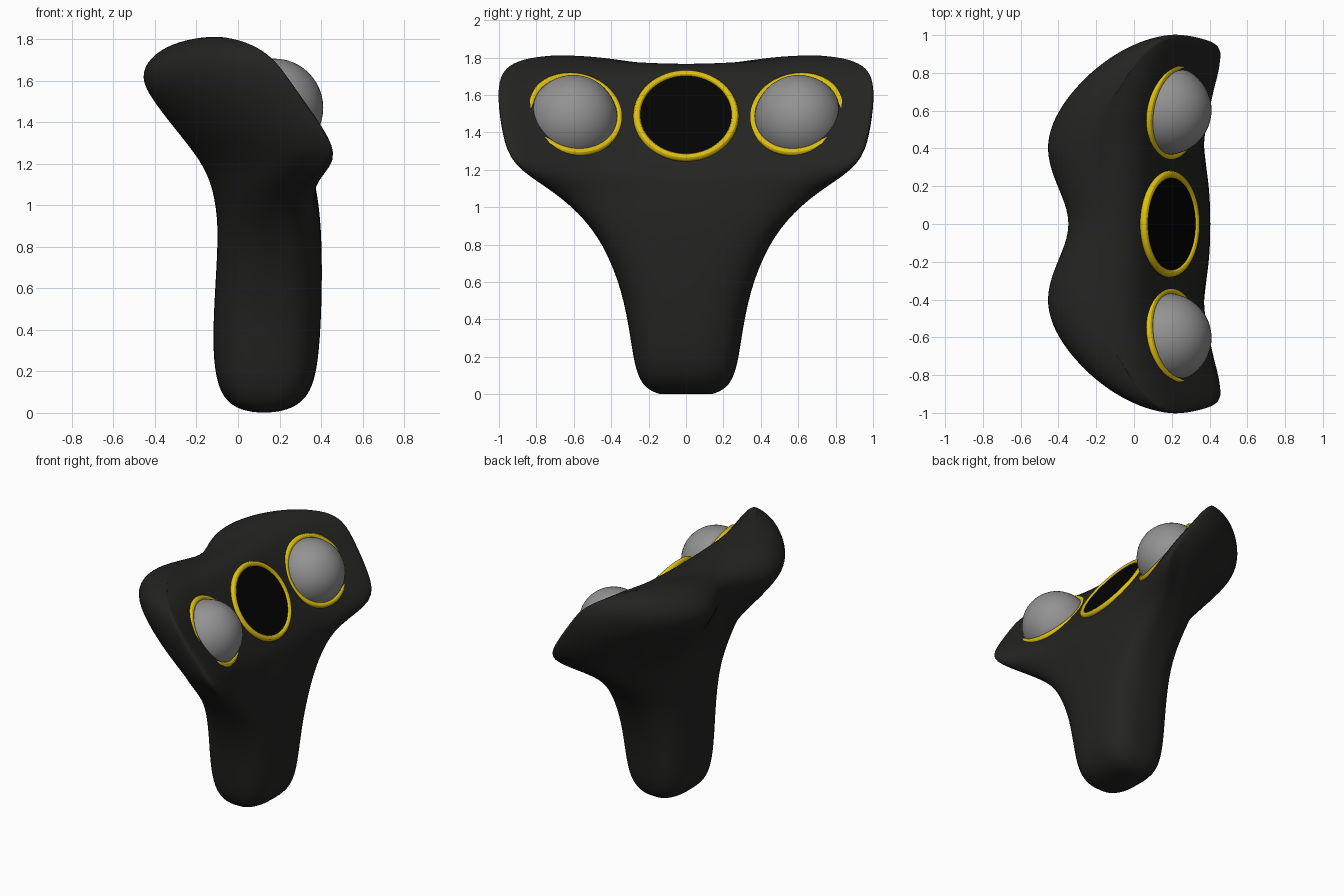
import bpy, bmesh, math
from mathutils import Vector

if "Cube" in bpy.data.objects:
    bpy.data.objects.remove(bpy.data.objects["Cube"])


def material(name, rgb):
    m = bpy.data.materials.new(name)
    m.diffuse_color = (*rgb, 1)
    m.use_nodes = True
    m.node_tree.nodes["Principled BSDF"].inputs["Base Color"].default_value = m.diffuse_color
    return m


charcoal = material("charcoal", (0.017, 0.017, 0.016))
black = material("black", (0.001, 0.001, 0.001))
yellow = material("yellow", (0.72, 0.52, 0.006))
grey = material("grey", (0.29, 0.29, 0.29))

# Body stations, bottom to top. Handle: z, half width, front x, back x
handle = [(0.0, .14, .18, .07), (.03, .22, .29, -.035), (.12, .27, .365, -.10),
          (.3, .297, .393, -.124), (.55, .34, .405, -.114), (.8, .44, .405, -.098)]
# Head: half width, side (x, z), front (x, z), edge flare, back (x, z), lobe depth, lobe rise
head = [(.57, .15, .97, .396, .97, 0, -.10, .95, .01, 0),
        (.75, .25, 1.12, .38, 1.09, -.02, -.12, 1.07, .05, 0),
        (.94, .41, 1.25, .35, 1.20, .20, -.155, 1.18, .11, 0),
        (.985, .31, 1.40, .265, 1.35, .20, -.22, 1.32, .19, 0),
        (1.01, .22, 1.58, .143, 1.55, .15, -.30, 1.49, .28, 0),
        (1.0, .17, 1.70, .058, 1.68, .13, -.345, 1.60, .31, .01),
        (.95, .10, 1.765, .005, 1.73, .10, -.34, 1.68, .26, .05),
        (.85, .01, 1.80, -.05, 1.75, .05, -.29, 1.725, .17, .08),
        (.70, -.09, 1.815, -.12, 1.757, .01, -.20, 1.75, .07, .075)]
stations = [(w, (f + b) / 2, z, f, z, 0, b, z, 0, 0) for z, w, f, b in handle] + head
N = 40


def section(k, st):
    w, xs, zs, xf, zf, fe, xb, zb, lobe, rise = st
    h = min(1, max(0, (k - 4) / 4))          # blend from handle to head
    nf, nb = 2.8 + 2.4 * h, 2.8 - 1.1 * h
    pts = []
    for i in range(N):
        t = 2 * math.pi * i / N
        c, s = math.cos(t), math.sin(t)
        n = nf if s >= 0 else nb
        y = w * math.copysign(abs(c) ** (2 / n), c) if abs(c) > 1e-6 else 0
        a = abs(s) ** (2 / n) if abs(s) > 1e-6 else 0
        g = 1 - math.exp(-(y / .33) ** 2)
        g2 = 1 - math.exp(-(y / .4) ** 2)
        if s >= 0:
            dip = .022 * h * math.exp(-((abs(y) - .38) / .17) ** 2)
            x, z = xf + fe * abs(y / .95) ** 2.6 - dip, zf
            g2 *= .75
        else:
            x, z = xb - lobe * g, zb
        pts.append((xs + (x - xs) * a, y, zs + (z - zs) * a + rise * g2 * a))
    return pts


# Body: lofted handle flowing into the two-lobed head
bm = bmesh.new()
rings = [[bm.verts.new(p) for p in section(k, st)] for k, st in enumerate(stations)]
for r0, r1 in zip(rings, rings[1:]):
    for i in range(N):
        j = (i + 1) % N
        bm.faces.new((r0[i], r0[j], r1[j], r1[i]))
for r in (rings[0], rings[-1]):              # strip caps joining front to back
    for i in range(N // 2):
        q = [r[i], r[i + 1], r[(N - i - 1) % N], r[(N - i) % N]]
        bm.faces.new(list(dict.fromkeys(q)))
# Relax the top of the head so the lobes round over softly
top = [v for r in rings[-3:] for v in r]
for _ in range(2):
    bmesh.ops.smooth_vert(bm, verts=top, factor=.3, use_axis_x=True, use_axis_z=True)
bmesh.ops.recalc_face_normals(bm, faces=bm.faces)
mesh = bpy.data.meshes.new("body")
bm.to_mesh(mesh)
bm.free()
body = bpy.data.objects.new("body", mesh)
bpy.context.collection.objects.link(body)
mesh.materials.append(charcoal)
for p in mesh.polygons:
    p.use_smooth = True
body.modifiers.new("smooth", "SUBSURF").levels = 2
body.modifiers["smooth"].render_levels = 2


def finish(name, mat):
    o = bpy.context.object
    o.name = name
    bpy.ops.object.shade_smooth_by_angle()
    o.data.materials.append(mat)


def ring(name, centre, normal, radius):
    rot = Vector(normal).to_track_quat('Z', 'Y').to_euler()
    bpy.ops.mesh.primitive_torus_add(location=centre, rotation=rot, major_radius=radius,
                                     minor_radius=.021, major_segments=64, minor_segments=12)
    finish(name, yellow)
    return rot


# Centre lens: yellow ring around a flat black disc
centre, normal = Vector((.19, 0, 1.489)), Vector((.853, 0, .522))
rot = ring("centre_ring", centre, normal, .262)
bpy.ops.mesh.primitive_cylinder_add(vertices=64, radius=.26, depth=.03,
                                    location=centre - normal * .005, rotation=rot)
finish("centre_disc", black)

# Side balls: grey spheres sunk into yellow rings, turned slightly inward
for side, label in ((-1, "left"), (1, "right")):
    centre = Vector((.215, .595 * side, 1.497))
    normal = Vector((.824, -.16 * side, .54)).normalized()
    ring(label + "_ring", centre, normal, .241)
    bpy.ops.mesh.primitive_uv_sphere_add(segments=48, ring_count=24, radius=.237,
                                         location=centre - normal * .05)
    finish(label + "_ball", grey)
